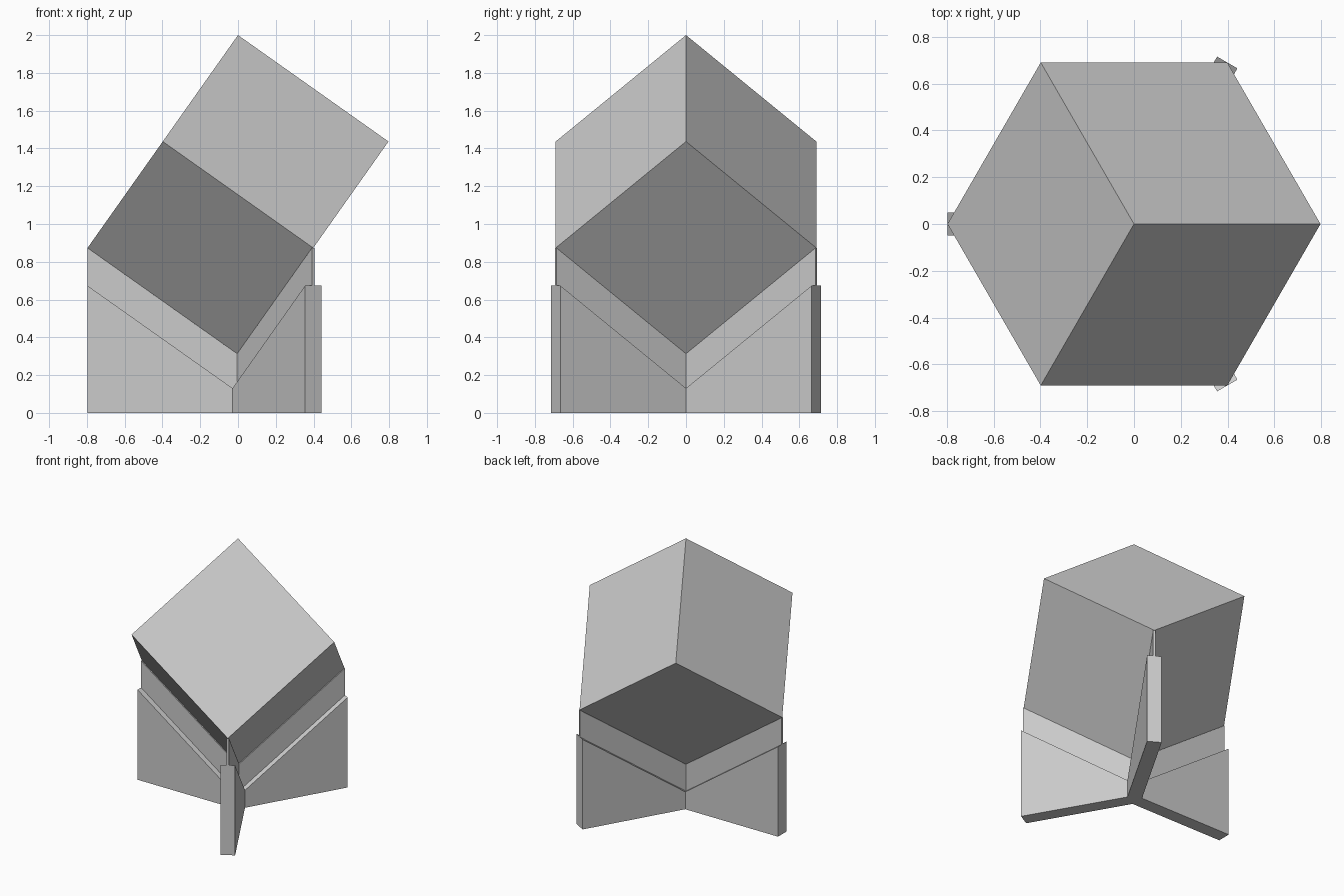
import bpy
import bmesh
from math import sqrt, radians, cos, sin
from mathutils import Matrix, Vector

if "Cube" in bpy.data.objects:
    bpy.data.objects.remove(bpy.data.objects["Cube"], do_unlink=True)

grey = bpy.data.materials.new("light grey")
grey.use_nodes = True
colour = (0.6, 0.6, 0.6, 1)
grey.diffuse_color = colour
grey.node_tree.nodes["Principled BSDF"].inputs["Base Color"].default_value = colour

TOP, TIP = 2.0, 0.31            # highest and lowest corners of the cube
SIDE = (TOP - TIP) / sqrt(3)
REACH = SIDE * sqrt(2 / 3)      # distance of the outer corners from the axis
SLOPE = 1 / sqrt(2)             # rise of the lower cube edges


def add_object(name, bm):
    bmesh.ops.recalc_face_normals(bm, faces=bm.faces)
    mesh = bpy.data.meshes.new(name)
    bm.to_mesh(mesh)
    bm.free()
    mesh.materials.append(grey)
    obj = bpy.data.objects.new(name, mesh)
    bpy.context.collection.objects.link(obj)
    return obj


def add_fin(name, angle, half_width, base, height):
    """Upright plate from the axis outwards, its top parallel to the cube edge."""
    profile = [(0, base), (REACH, base),
               (REACH, height + SLOPE * REACH), (0, height)]
    bm = bmesh.new()
    face = bm.faces.new([bm.verts.new((r, -half_width, z)) for r, z in profile])
    out = bmesh.ops.extrude_face_region(bm, geom=[face])
    moved = [v for v in out["geom"] if isinstance(v, bmesh.types.BMVert)]
    bmesh.ops.translate(bm, verts=moved, vec=(0, 2 * half_width, 0))
    bm.transform(Matrix.Rotation(radians(angle), 4, "Z"))
    return add_object(name, bm)


# Cube balanced on one corner, its three lower edges running along the fins
bm = bmesh.new()
bmesh.ops.create_cube(bm, size=SIDE)
diagonal = Vector((1, 1, 1)).rotation_difference(Vector((0, 0, 1)))
bm.transform(diagonal.to_matrix().to_4x4())
# Turn one upper corner to face +x
upper = max((v for v in bm.verts if 0 < v.co.z < SIDE / 2), key=lambda v: v.co.x)
heading = Vector((1, 0)).angle_signed(upper.co.xy)
bm.transform(Matrix.Rotation(heading, 4, "Z"))
if abs(upper.co.y) > 0.001:
    bm.transform(Matrix.Rotation(-2 * heading, 4, "Z"))
bm.transform(Matrix.Translation((0, 0, (TOP + TIP) / 2)))
add_object("tilted_cube", bm)

# Three-legged stand: thick fins with a thin web rising to the cube edges
for side, angle in (("right", 180), ("front_left", -60), ("back_left", 60)):
    add_fin(side + "_fin", angle, 0.05, 0, 0.11)
    add_fin(side + "_web", angle, 0.008, 0.05, TIP)
